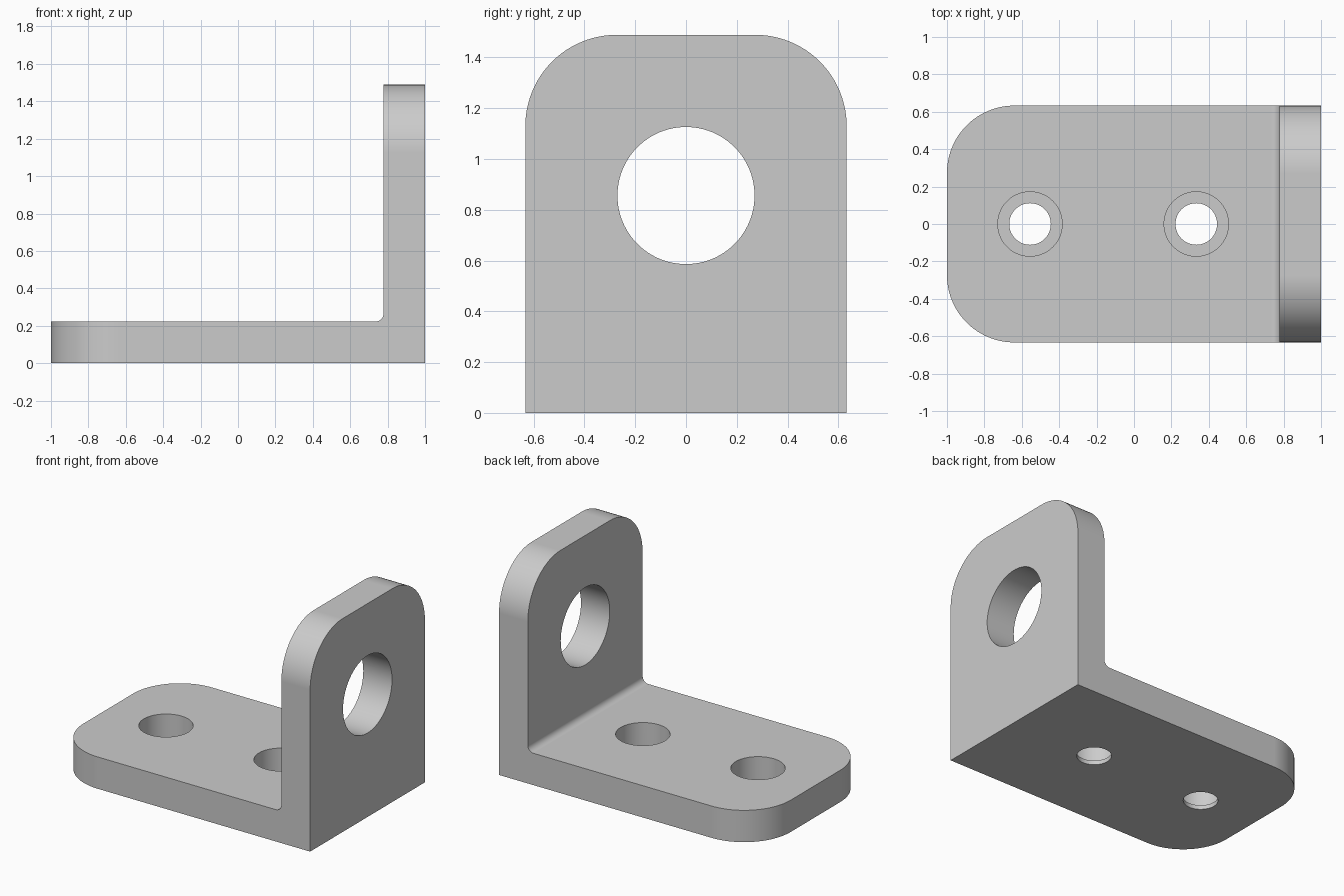
import bpy
import bmesh
from math import sin, cos, pi, radians
from mathutils import Matrix, Vector

cube = bpy.data.objects.get("Cube")
if cube:
    bpy.data.objects.remove(cube, do_unlink=True)

HALF_W = 0.633       # half width along y
HEIGHT = 1.489
THICK = 0.222
CORNER = 0.36        # rounded plate corners
FILLET = 0.044       # inside bend

grey = bpy.data.materials.new("plain grey")
grey.use_nodes = True
grey.diffuse_color = (0.6, 0.6, 0.6, 1)
grey.node_tree.nodes["Principled BSDF"].inputs["Base Color"].default_value = (0.6, 0.6, 0.6, 1)


def add_object(name, bm):
    mesh = bpy.data.meshes.new(name)
    bm.to_mesh(mesh)
    bm.free()
    mesh.materials.append(grey)
    obj = bpy.data.objects.new(name, mesh)
    bpy.context.collection.objects.link(obj)
    return obj


def cylinder_cutter(name, radius, depth, center, axis):
    bm = bmesh.new()
    turn = Vector((0, 0, 1)).rotation_difference(Vector(axis)).to_matrix().to_4x4()
    bmesh.ops.create_cone(bm, cap_ends=True, segments=96, radius1=radius, radius2=radius,
                          depth=depth, matrix=Matrix.Translation(center) @ turn)
    obj = add_object(name, bm)
    obj.hide_render = True
    return obj


# L-shaped profile with the inside fillet, extruded across the width
inner = 1 - THICK
profile = [(-1, 0), (1, 0), (1, HEIGHT), (inner, HEIGHT)]
for i in range(13):
    a = pi / 2 * i / 12
    profile.append((inner - FILLET + FILLET * cos(a), THICK + FILLET - FILLET * sin(a)))
profile.append((-1, THICK))

bm = bmesh.new()
side = bm.faces.new([bm.verts.new((x, -HALF_W, z)) for x, z in profile])
extruded = bmesh.ops.extrude_face_region(bm, geom=[side])["geom"]
bmesh.ops.translate(bm, vec=(0, 2 * HALF_W, 0),
                    verts=[v for v in extruded if isinstance(v, bmesh.types.BMVert)])
bmesh.ops.recalc_face_normals(bm, faces=bm.faces)


# Round the free corners of both plates
def is_corner(edge):
    a, b = (v.co for v in edge.verts)
    same_side = abs(a.y - b.y) < 1e-4
    at_top = min(a.z, b.z) > HEIGHT - 1e-4
    at_end = max(a.x, b.x) < -1 + 1e-4
    return same_side and (at_top or at_end)


bmesh.ops.bevel(bm, geom=[e for e in bm.edges if is_corner(e)], offset=CORNER,
                offset_type='OFFSET', segments=24, profile=0.5, affect='EDGES')
bracket = add_object("angle_bracket", bm)

# Large hole in the upright, two counterbored screw holes in the base
cutters = [cylinder_cutter("upright_hole_cutter", 0.27, 0.6, (0.89, 0, 0.856), (1, 0, 0))]
for x in (-0.556, 0.333):
    cutters.append(cylinder_cutter("screw_hole_cutter", 0.111, 0.6, (x, 0, 0.1), (0, 0, 1)))
    cutters.append(cylinder_cutter("counterbore_cutter", 0.172, 0.4, (x, 0, 0.23), (0, 0, 1)))

bpy.ops.object.select_all(action='DESELECT')
bracket.select_set(True)
bpy.context.view_layer.objects.active = bracket
for cutter in cutters:
    cut = bracket.modifiers.new("hole", 'BOOLEAN')
    cut.operation = 'DIFFERENCE'
    cut.solver = 'EXACT'
    cut.object = cutter
    bpy.ops.object.modifier_apply(modifier=cut.name)
    bpy.data.objects.remove(cutter, do_unlink=True)

# Smooth curved surfaces, crisp edges, flat plates
bpy.ops.object.shade_smooth_by_angle(angle=radians(30))
weighted = bracket.modifiers.new("flat plates", 'WEIGHTED_NORMAL')
weighted.keep_sharp = True
